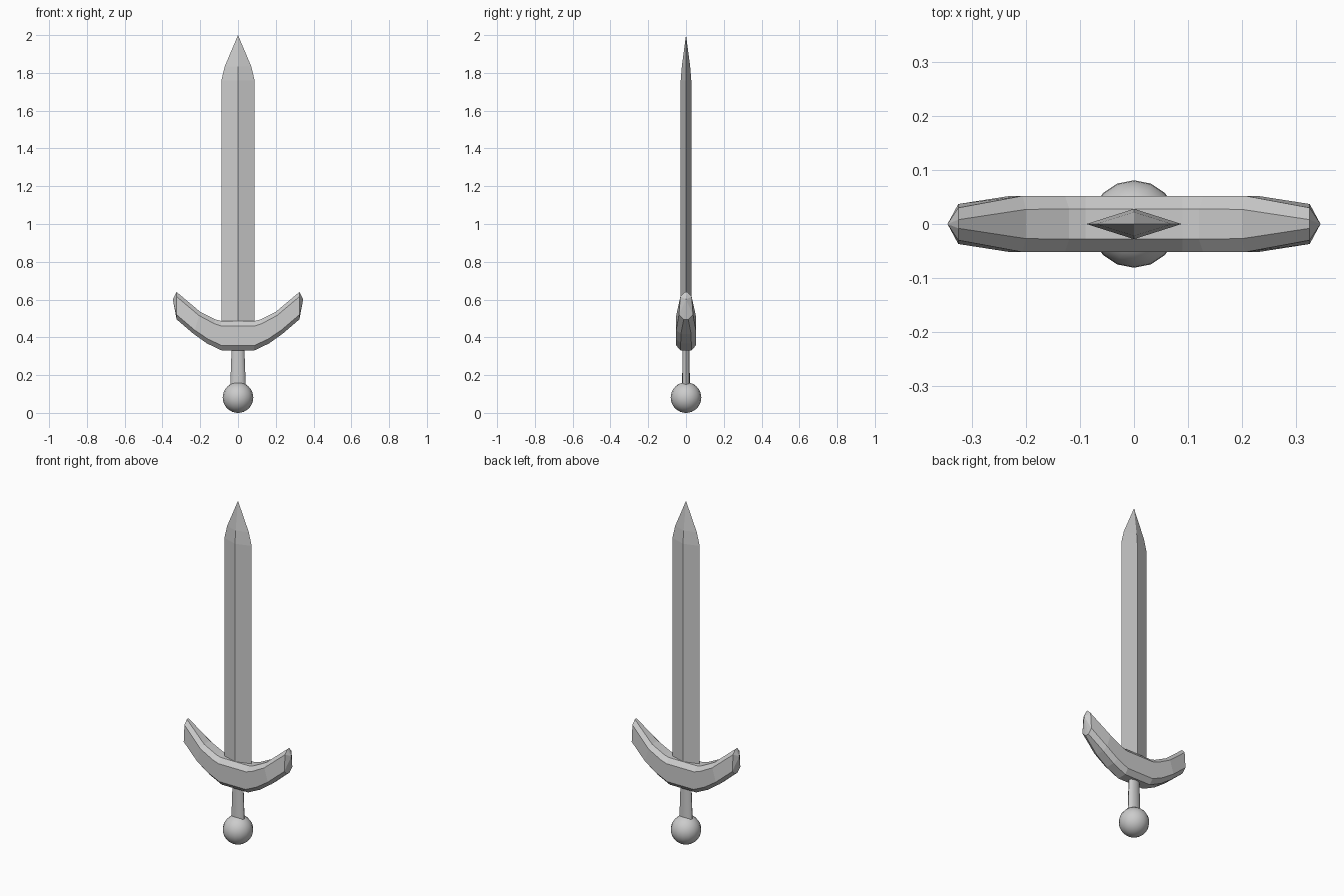
import bpy, bmesh
from math import cos, sin, pi

if "Cube" in bpy.data.objects:
    bpy.data.objects.remove(bpy.data.objects["Cube"])


def loft(name, rings, start=None, end=None):
    """Skin equal-sized rings; close ends with a point or a flat cap."""
    bm = bmesh.new()
    loops = [[bm.verts.new(p) for p in r] for r in rings]
    n = len(loops[0])
    for a, b in zip(loops, loops[1:]):
        for i in range(n):
            j = (i + 1) % n
            bm.faces.new((a[i], a[j], b[j], b[i]))
    for loop, tip in ((loops[0], start), (loops[-1], end)):
        if tip is None:
            bm.faces.new(loop)
        else:
            v = bm.verts.new(tip)
            for i in range(n):
                bm.faces.new((loop[i], loop[(i + 1) % n], v))
    bmesh.ops.recalc_face_normals(bm, faces=bm.faces)
    me = bpy.data.meshes.new(name)
    bm.to_mesh(me)
    bm.free()
    ob = bpy.data.objects.new(name, me)
    bpy.context.collection.objects.link(ob)
    return ob


# Blade: diamond section running to a point
def diamond(w, t, z):
    return [(w, 0, z), (0, t, z), (-w, 0, z), (0, -t, z)]


loft("blade", [diamond(0.088, 0.028, 0.42), diamond(0.088, 0.028, 1.76),
               diamond(0.07, 0.022, 1.835)], end=(0, 0, 2.0))


# Crossguard: chamfered section swept along an upward crescent
def section(bx, bz, tx, tz, yb, yl, yu, yt, side):
    def at(f, y):
        return (side * (bx + (tx - bx) * f), y, bz + (tz - bz) * f)
    half = [(0, yb), (0.17, yl), (0.83, yu), (1, yt)]
    return [at(f, y) for f, y in half] + [at(f, -y) for f, y in reversed(half)]


# bottom x, z, top x, z, then half depths from bottom to top
stations = [
    (0.085, 0.33, 0.09, 0.487, 0.028, 0.052, 0.052, 0.028),
    (0.165, 0.368, 0.12, 0.495, 0.028, 0.052, 0.052, 0.028),
    (0.235, 0.418, 0.20, 0.535, 0.027, 0.052, 0.052, 0.027),
    (0.325, 0.495, 0.325, 0.64, 0.012, 0.037, 0.030, 0.008),
]
rings = [section(*s, -1) for s in reversed(stations)] + [section(*s, 1) for s in stations]
loft("crossguard", rings, start=(-0.345, 0, 0.60), end=(0.345, 0, 0.60))


# Grip: flattened, slightly flared handle
def oval(w, t, z, n=12):
    return [(w * cos(2 * pi * i / n), t * sin(2 * pi * i / n), z) for i in range(n)]


grip = loft("grip", [oval(0.041, 0.021, 0.12), oval(0.039, 0.02, 0.20),
                     oval(0.033, 0.018, 0.36)])

# Pommel: round ball
bpy.ops.mesh.primitive_uv_sphere_add(segments=16, ring_count=16, radius=0.081,
                                     location=(0, 0, 0.081))
pommel = bpy.context.object
pommel.name = "pommel"

# Smooth the rounded parts
for ob in (grip, pommel):
    bpy.ops.object.select_all(action='DESELECT')
    ob.select_set(True)
    bpy.context.view_layer.objects.active = ob
    bpy.ops.object.shade_smooth_by_angle(angle=0.7)
